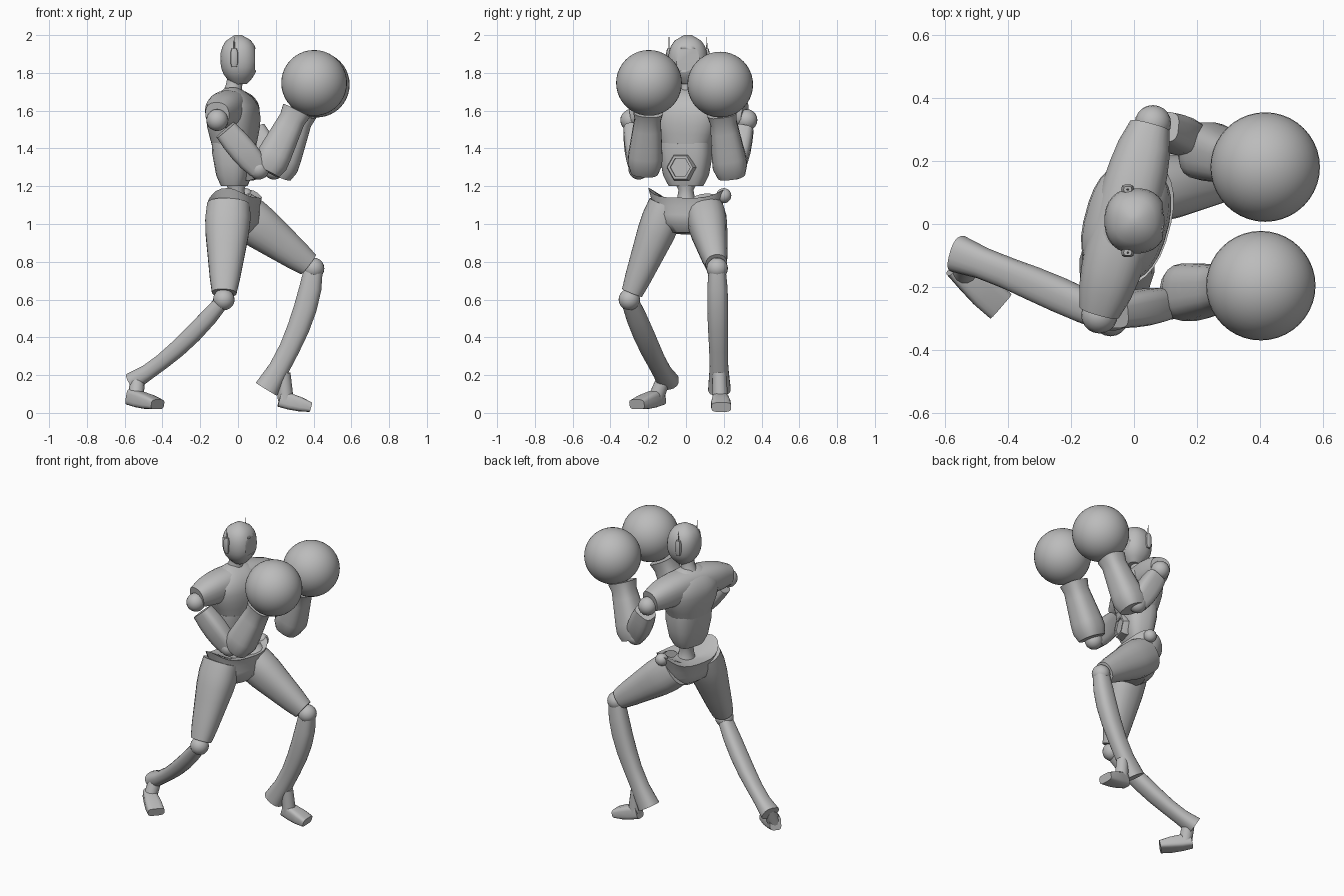
import bpy, bmesh, math
from mathutils import Vector

if "Cube" in bpy.data.objects:
    bpy.data.objects.remove(bpy.data.objects["Cube"])

SHADE = 0.5
grey = bpy.data.materials.new("plain grey")
grey.use_nodes = True
grey.diffuse_color = (SHADE, SHADE, SHADE, 1)
grey.node_tree.nodes["Principled BSDF"].inputs["Base Color"].default_value = grey.diffuse_color

UP = Vector((0, 0, 1))
SIDEWAYS = Vector((0, 1, 0))
ACROSS = Vector((.26, .96, 0)).normalized()   # shoulder line of the twisted body
AHEAD = ACROSS.cross(UP)                      # direction the chest faces


def finish(name, bm):
    bmesh.ops.recalc_face_normals(bm, faces=bm.faces)
    mesh = bpy.data.meshes.new(name)
    bm.to_mesh(mesh)
    bm.free()
    mesh.materials.append(grey)
    obj = bpy.data.objects.new(name, mesh)
    bpy.context.collection.objects.link(obj)
    bpy.ops.object.select_all(action='DESELECT')
    obj.select_set(True)
    bpy.context.view_layer.objects.active = obj
    bpy.ops.object.shade_smooth_by_angle(angle=math.radians(40))
    return obj


def along(start, middle, end, t):
    """Point on the parabola through three points."""
    return start * (1 - t) * (1 - 2 * t) + middle * 4 * t * (1 - t) + end * t * (2 * t - 1)


def loft(name, start, end, widths, ratio=1.0, end_ratio=None, middle=None,
         side=SIDEWAYS, sides=20, power=2.0, shape=None):
    """Skin evenly spaced superellipse sections between two points."""
    start, end = Vector(start), Vector(end)
    middle = Vector(middle) if middle else (start + end) / 2
    end_ratio = end_ratio or ratio
    last = len(widths) - 1
    centres = [along(start, middle, end, i / last) for i in range(last + 1)]
    bm = bmesh.new()
    loops = []
    for i, width in enumerate(widths):
        run = (centres[min(i + 1, last)] - centres[max(i - 1, 0)]).normalized()
        a = (side - run * side.dot(run)).normalized()
        b = run.cross(a)
        depth = width * (ratio + (end_ratio - ratio) * i / last)
        loop = []
        for k in range(sides):
            angle = math.tau * (k + .5) / sides
            u, v = [math.copysign(abs(w) ** (2 / power), w)
                    for w in (math.cos(angle), math.sin(angle))]
            point = centres[i] + a * u * width + b * v * depth
            if shape:
                point = shape(i, u, point)
            loop.append(bm.verts.new(point))
        loops.append(loop)
    for low, high in zip(loops, loops[1:]):
        for k in range(sides):
            j = (k + 1) % sides
            bm.faces.new((low[k], low[j], high[j], high[k]))
    bm.faces.new(loops[0])
    bm.faces.new(loops[-1])
    return finish(name, bm)


def ball(name, centre, radius, segments=20):
    bm = bmesh.new()
    bmesh.ops.create_uvsphere(bm, u_segments=segments, v_segments=segments // 2, radius=radius)
    bmesh.ops.translate(bm, verts=bm.verts, vec=Vector(centre))
    return finish(name, bm)


def carve(target, cutter):
    cut = target.modifiers.new("cut", 'BOOLEAN')
    cut.operation = 'DIFFERENCE'
    cut.object = cutter
    bpy.context.view_layer.objects.active = target
    bpy.ops.object.modifier_apply(modifier=cut.name)
    bpy.data.objects.remove(cutter)


# Head with a recessed visor
head = loft("head", (.01, .01, 1.74), (0, .01, 2),
            [.04, .07, .09, .1, .104, .104, .1, .09, .07, .02], ratio=.95, sides=28, power=2.3)
carve(head, loft("visor_cutter", (.09, .01, 1.87), (.2, .01, 1.87), [.075, .075],
                 ratio=.75, sides=24, power=6))
loft("neck", (-.03, .01, 1.68), (-.01, .01, 1.8), [.06, .045, .042, .045])

# Ear pods and antennas on both sides of the head
for label, s in (("left", 1), ("right", -1)):
    ear = Vector((-.02, .01 + s * .1, 1.88))
    loft(label + "_ear", ear - UP * .05, ear + UP * .05, [.01, .016, .016, .016, .01],
         ratio=1.3, sides=10, power=3)
    loft(label + "_antenna", ear + UP * .04, ear + UP * .11, [.004, .002], sides=6)

# Torso: abdomen shell, chest and shoulder yoke
loft("abdomen", (-.02, 0, 1.2), (-.02, 0, 1.43), [.09, .12, .13, .14, .14],
     ratio=.7, end_ratio=.78, side=ACROSS, power=3)
loft("chest", (-.02, 0, 1.42), (-.03, .01, 1.72), [.14, .16, .18, .19, .19, .15, .06],
     ratio=.8, end_ratio=.6, side=ACROSS, sides=28, power=2.5)
half_yoke = [.065, .085, .095, .1, .1]
loft("shoulder_yoke", (-.11, -.28, 1.58), (.05, .31, 1.58), half_yoke + half_yoke[::-1],
     middle=(-.03, .01, 1.61), side=UP, sides=24, power=2.4)

# Hexagonal belly plate with a sunken centre
belly = Vector((-.02, 0, 1.3))
plate = loft("belly_plate", belly + AHEAD * .07, belly + AHEAD * .12, [.08, .08, .07], side=UP, sides=6)
carve(plate, loft("belly_cutter", belly + AHEAD * .11, belly + AHEAD * .2, [.055, .055],
                  side=UP, sides=6))

# Waist, and a pelvis with a dished, saddle-shaped rim
loft("waist", (0, 0, 1.06), (-.01, 0, 1.24), [.07, .05, .04, .07], side=ACROSS)
RIM, DISH = 4, 5


def saddle(i, u, point):
    lift = .06 * u ** 4 if i == RIM else -.06 if i == DISH else 0
    return point + UP * lift


loft("pelvis", (0, 0, .95), (-.02, .01, 1.17), [.08, .15, .17, .18, .21, .08],
     ratio=.75, end_ratio=.6, side=ACROSS, sides=28, power=2.3, shape=saddle)
ball("left_hip_joint", (.04, .2, 1.15), .04)

# Arms: ball joints, boxy upper arms, tapered forearms and round gloves
arms = {
    "right": [(-.11, -.29, 1.55), (.11, -.25, 1.29), (.15, -.22, 1.28), (.31, -.2, 1.6), (.403, -.196, 1.747)],
    "left": [(.06, .32, 1.55), (.19, .26, 1.29), (.21, .24, 1.26), (.34, .19, 1.59), (.417, .181, 1.738)],
}
for label, points in arms.items():
    shoulder, elbow, cuff, wrist, glove = map(Vector, points)
    ball(label + "_shoulder_joint", shoulder, .058)
    loft(label + "_upper_arm", shoulder.lerp(elbow, .2), elbow, [.05, .056, .058, .055, .045],
         ratio=1.25, sides=16, power=3.5)
    ball(label + "_elbow_joint", elbow, .055)
    loft(label + "_forearm", cuff, wrist, [.075, .092, .09, .085, .08, .075, .07, .08], power=2.8)
    ball(label + "_glove", glove, .174, segments=40)

# Legs: hip, knee, mid shin, shin end, ankle, foot back, toe, then shin depth ratio
legs = {
    "right": [(-.05, -.1, 1.1), (-.075, -.3, .6), (-.32, -.19, .34), (-.56, -.095, .165),
              (-.53, -.11, .2), (-.57, -.135, .085), (-.425, -.26, .045), .85],
    "left": [(0, .1, 1.07), (.4, .165, .765), (.32, .17, .45), (.15, .177, .125),
             (.24, .177, .21), (.22, .18, .075), (.385, .187, .03), 1.1],
}
for label, (*points, flatness) in legs.items():
    hip, knee, mid_shin, shin_end, ankle, heel, toe = map(Vector, points)
    loft(label + "_thigh", hip, hip.lerp(knee, .93), [.1, .105, .1, .09, .08, .07, .057],
         ratio=1.15, power=2.3)
    ball(label + "_knee", knee, .057)
    loft(label + "_shin", knee, shin_end, [.045, .054, .056, .054, .05, .05, .06],
         ratio=flatness, middle=mid_shin, power=2.5)
    loft(label + "_ankle", ankle, heel.lerp(toe, .2), [.038, .042], sides=14)
    loft(label + "_foot", heel, toe, [.036, .045, .052, .052], ratio=1.2, end_ratio=.5,
         side=UP.cross(toe - heel).normalized(), sides=16, power=4)
